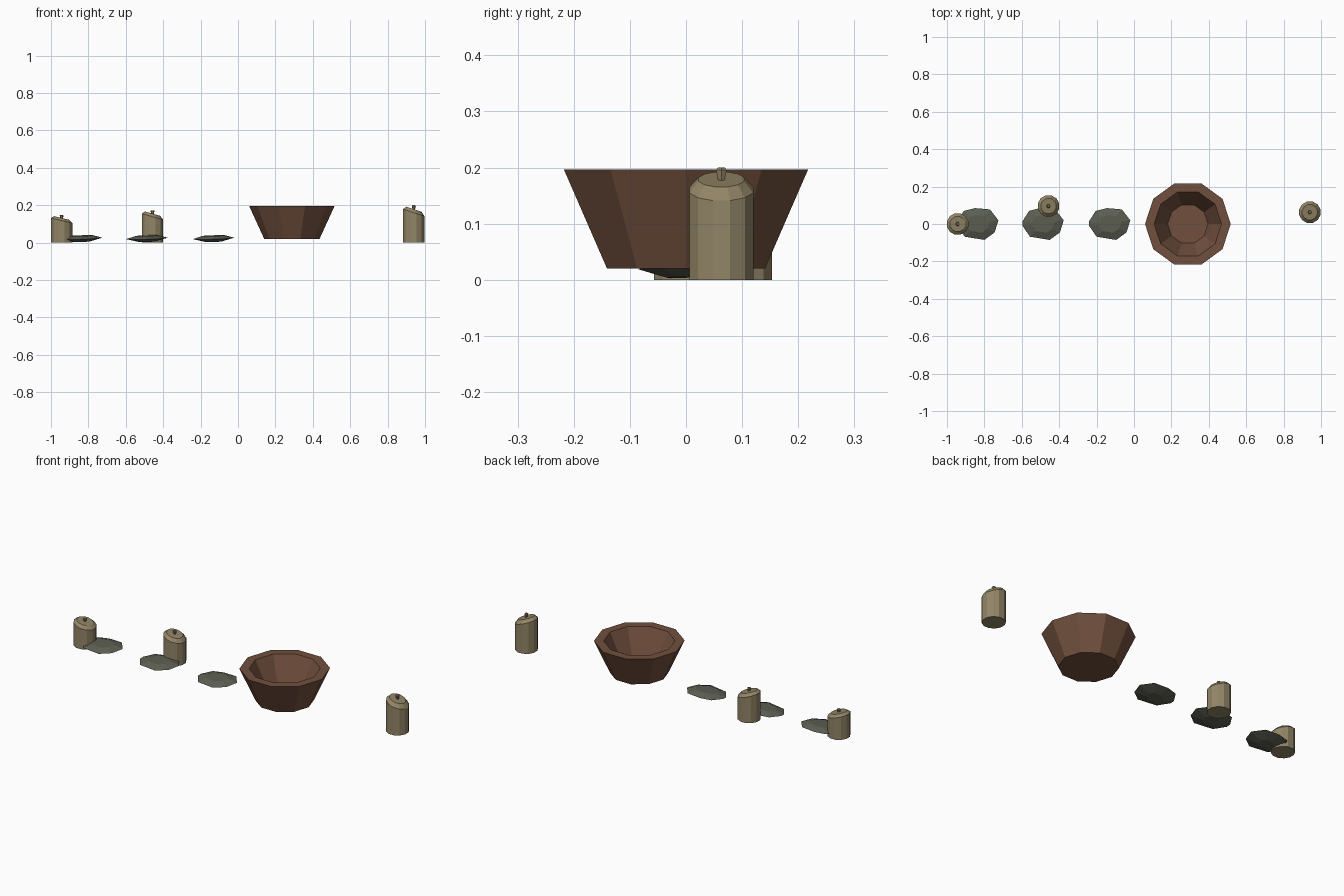
import bpy, bmesh, math

cube = bpy.data.objects.get("Cube")
if cube:
    bpy.data.objects.remove(cube, do_unlink=True)


def material(name, rgb):
    m = bpy.data.materials.new(name)
    m.use_nodes = True
    m.diffuse_color = (*rgb, 1)
    m.node_tree.nodes["Principled BSDF"].inputs["Base Color"].default_value = (*rgb, 1)
    return m


CLAY = material("brown clay", (0.165, 0.08, 0.047))
WAX = material("tan wax", (0.29, 0.235, 0.135))
SLATE = material("grey slate", (0.107, 0.114, 0.085))


def loft(name, rings, mat, location):
    """Skin a stack of equal-length point rings and cap both ends."""
    bm = bmesh.new()
    loops = [[bm.verts.new(p) for p in ring] for ring in rings]
    n = len(loops[0])
    for a, b in zip(loops, loops[1:]):
        for i in range(n):
            j = (i + 1) % n
            bm.faces.new((a[i], a[j], b[j], b[i]))
    bm.faces.new(loops[0][::-1])
    bm.faces.new(loops[-1])
    bmesh.ops.recalc_face_normals(bm, faces=bm.faces)
    mesh = bpy.data.meshes.new(name)
    bm.to_mesh(mesh)
    bm.free()
    mesh.materials.append(mat)
    obj = bpy.data.objects.new(name, mesh)
    obj.location = location
    bpy.context.collection.objects.link(obj)
    return obj


def ring(radius, z, sides, turn=0.0, slope=0.0):
    """Regular polygon at height z, optionally slanting down toward +x."""
    pts = []
    for i in range(sides):
        a = 2 * math.pi * (i + turn) / sides
        x = radius * math.cos(a)
        pts.append((x, radius * math.sin(a), z - slope * x))
    return pts


# Ten-sided bowl: outer wall, flat rim, inner wall, floor
bowl_profile = [(0.148, 0.02), (0.229, 0.197), (0.18, 0.197), (0.108, 0.055)]
loft("bowl", [ring(r, z, 10) for r, z in bowl_profile], CLAY, (0.288, 0, 0))

# Slant-topped candles with a flared wick
for side, x, y, height in (("right", -0.943, 0, 0.735),
                           ("middle", -0.457, 0.096, 0.865),
                           ("left", 0.94, 0.063, 1.0)):
    body = [ring(0.059, 0, 12, 0.5),
            ring(0.059, 0.16, 12, 0.5, 0.33),
            ring(0.042, 0.179, 12, 0.5, 0.33)]
    wick = [ring(0.005, 0.17, 6), ring(0.011, 0.196, 6), ring(0.007, 0.2, 6)]
    for part, rings in (("candle", body), ("wick", wick)):
        obj = loft(f"{side}_{part}", rings, WAX, (x, y, 0))
        obj.scale.z = height

# Flat faceted stones, slightly tilted
OUTLINE = [(-0.11, -0.01), (-0.07, -0.068), (0.035, -0.085), (0.09, -0.045),
           (0.11, 0.02), (0.065, 0.078), (-0.015, 0.085), (-0.075, 0.07),
           (-0.11, 0.015)]


def stone_ring(size, z):
    return [(x * size, y * size, z + 0.03 * x * size + 0.05 * y * size)
            for x, y in OUTLINE]


for side, x in (("right", -0.835), ("middle", -0.486), ("left", -0.13)):
    layers = [(0.4, 0.005), (1.0, 0.022), (0.55, 0.037)]
    loft(f"{side}_stone", [stone_ring(s, z) for s, z in layers], SLATE, (x, 0, 0))
